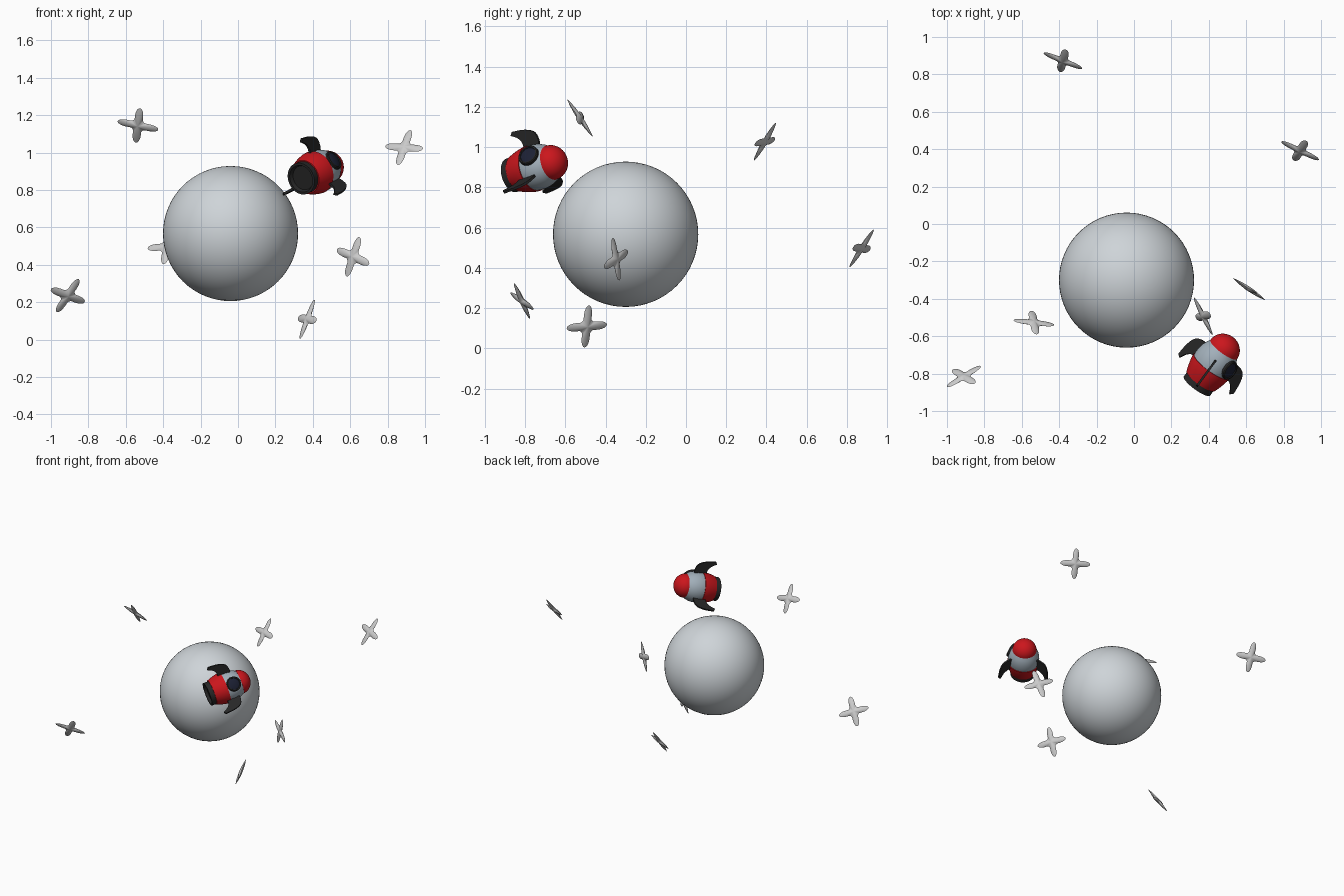
import bpy, bmesh, math
from mathutils import Vector, Matrix

if "Cube" in bpy.data.objects:
    bpy.data.objects.remove(bpy.data.objects["Cube"])


def material(name, rgb):
    m = bpy.data.materials.new(name)
    m.diffuse_color = (*rgb, 1)
    m.use_nodes = True
    m.node_tree.nodes["Principled BSDF"].inputs["Base Color"].default_value = m.diffuse_color
    return m


RED = material("red_paint", (0.60, 0.008, 0.012))
STEEL = material("pale_steel", (0.36, 0.43, 0.49))
BLACK = material("black_metal", (0.02, 0.02, 0.02))
GLASS = material("dark_glass", (0.012, 0.015, 0.035))
MOON = material("moon_grey", (0.62, 0.66, 0.69))


def finish(name, bm, matrix, mat=None, angle=35):
    bmesh.ops.remove_doubles(bm, verts=bm.verts, dist=1e-6)
    bmesh.ops.recalc_face_normals(bm, faces=bm.faces)
    me = bpy.data.meshes.new(name)
    bm.to_mesh(me)
    bm.free()
    ob = bpy.data.objects.new(name, me)
    bpy.context.collection.objects.link(ob)
    ob.matrix_world = matrix
    if mat:
        me.materials.append(mat)
    bpy.ops.object.select_all(action='DESELECT')
    ob.select_set(True)
    bpy.context.view_layer.objects.active = ob
    bpy.ops.object.shade_smooth_by_angle(angle=math.radians(angle))
    return ob


def lathe(name, profile, matrix, mat, steps=48):
    """Revolve (radius, height) points about local z."""
    bm = bmesh.new()
    vs = [bm.verts.new((r, 0, z)) for r, z in profile]
    es = [bm.edges.new(p) for p in zip(vs, vs[1:])]
    bmesh.ops.spin(bm, geom=vs + es, cent=(0, 0, 0), axis=(0, 0, 1),
                   angle=math.tau, steps=steps, use_merge=True)
    return finish(name, bm, matrix, mat)


def frame(x, y, z, origin):
    return Matrix.Translation(origin) @ Matrix((x, y, z)).transposed().to_4x4()


def smooth_curve(pts, n=6):
    """Catmull-Rom through open 2D points."""
    p = [Vector(q) for q in pts]
    p = [2 * p[0] - p[1]] + p + [2 * p[-1] - p[-2]]
    out = []
    for a, b, c, d in zip(p, p[1:], p[2:], p[3:]):
        for i in range(n):
            t = i / n
            out.append(0.5 * (2 * b + (c - a) * t + (2 * a - 5 * b + 4 * c - d) * t * t
                              + (3 * b - a - 3 * c + d) * t ** 3))
    return out + [p[-2]]


# Moon
bm = bmesh.new()
bmesh.ops.create_uvsphere(bm, u_segments=64, v_segments=32, radius=0.361)
finish("moon", bm, Matrix.Translation((-0.04, -0.30, 0.567)), MOON)


# Four-pointed stars: thick in the middle, thin at the edge
def star(name, centre, right, up):
    r = Vector(right).normalized()
    u = Vector(up)
    u = (u - u.dot(r) * r).normalized()
    bm = bmesh.new()
    n, levels = 80, (0.25, 0.5, 0.75, 0.92)

    def ring(s, z):
        out = []
        for i in range(n):
            a = math.tau * i / n
            rad = s * (0.040 + 0.072 * ((1 + math.cos(4 * a)) / 2) ** 2)
            out.append(bm.verts.new((rad * math.cos(a), rad * math.sin(a), z)))
        return out

    rim = ring(1, 0)
    for side in (1, -1):
        prev = rim
        for s in reversed(levels):
            cur = ring(s, side * 0.012 * (1 - s * s))
            for i in range(n):
                j = (i + 1) % n
                bm.faces.new((prev[i], prev[j], cur[j], cur[i]))
            prev = cur
        tip = bm.verts.new((0, 0, side * 0.012))
        for i in range(n):
            bm.faces.new((prev[i], prev[(i + 1) % n], tip))
    finish(name, bm, frame(r, u, r.cross(u), Vector(centre)), angle=40)


STARS = [  # centre, right arm, upper arm
    ((-0.535, -0.527, 1.145), (0.107, -0.012, -0.022), (0.025, -0.065, 0.09)),
    ((0.888, 0.392, 1.027), (0.107, -0.052, -0.008), (0.032, 0.055, 0.095)),
    ((-0.91, -0.815, 0.235), (0.088, 0.055, -0.035), (0.06, -0.035, 0.085)),
    ((0.615, -0.348, 0.443), (0.085, -0.058, -0.038), (0.042, -0.022, 0.10)),
    ((0.37, -0.493, 0.109), (0.048, -0.098, -0.008), (0.037, 0.01, 0.10)),
    ((-0.38, 0.873, 0.497), (0.107, -0.043, 0.008), (0.016, 0.06, 0.094)),
]
for k, (c, r, u) in enumerate(STARS):
    star(f"star_{k + 1}", c, r, u)

# Rocket frame: local z runs from nozzle to nose, local x points up
axis = Vector((0.57, 0.78, 0.25)).normalized()
up = Vector((0, 0, 1))
up = (up - up.dot(axis) * axis).normalized()
ROCKET = frame(up, axis.cross(up), axis, Vector((0.337, -0.866, 0.86)))

# Rocket body sections
lathe("rocket_nozzle", [(0, 0.02), (0.066, 0.02), (0.074, 0), (0.087, 0),
                        (0.087, 0.045), (0, 0.045)], ROCKET, BLACK)
lathe("rocket_tail", [(0, 0.035), (0.093, 0.035), (0.100, 0.055), (0.106, 0.075),
                      (0.111, 0.095), (0.115, 0.115), (0.117, 0.135), (0, 0.135)],
      ROCKET, RED)
hull = [(0.112, 0.13), (0.114, 0.15), (0.1135, 0.17), (0.111, 0.19), (0.106, 0.21),
        (0.098, 0.23), (0.086, 0.25)]
lathe("rocket_hull", [(0, 0.13)] + hull + [(0, 0.25)], ROCKET, STEEL)
nose = [(0.088 * math.cos(a), 0.25 + 0.082 * math.sin(a))
        for a in (math.pi / 2 * i / 10 for i in range(10))]
lathe("rocket_nose", [(0, 0.25)] + nose + [(0, 0.332)], ROCKET, RED)

# Porthole between the upper and right fins
port = (ROCKET @ Matrix.Rotation(math.radians(60), 4, 'Z')
        @ Matrix.Translation((0.098, 0, 0.188)) @ Matrix.Rotation(math.radians(80), 4, 'Y'))
lathe("porthole_rim", [(0, -0.02), (0.054, -0.02), (0.054, 0.013), (0.050, 0.018),
                       (0.043, 0.018), (0.041, 0.012), (0, 0.012)], port, BLACK, 32)
lathe("porthole_glass", [(0, 0.008), (0.042, 0.008), (0.042, 0.013), (0.03, 0.017),
                         (0.015, 0.019), (0, 0.020)], port, GLASS, 32)

# Three hooked fins, outlines as (radius, height)
outer = smooth_curve([(0.085, 0.20), (0.13, 0.205), (0.175, 0.187), (0.199, 0.135),
                      (0.208, 0.058)])
inner = smooth_curve([(0.190, 0.046), (0.168, 0.085), (0.135, 0.107), (0.085, 0.108)])
T = 0.006
for k in range(3):
    bm = bmesh.new()
    face = bm.faces.new([bm.verts.new((p.x, -T, p.y)) for p in outer + inner])
    ext = bmesh.ops.extrude_face_region(bm, geom=[face])
    bmesh.ops.translate(bm, vec=(0, 2 * T, 0),
                        verts=[v for v in ext["geom"] if isinstance(v, bmesh.types.BMVert)])
    finish(f"rocket_fin_{k + 1}", bm,
           ROCKET @ Matrix.Rotation(math.tau * k / 3, 4, 'Z'), BLACK)
